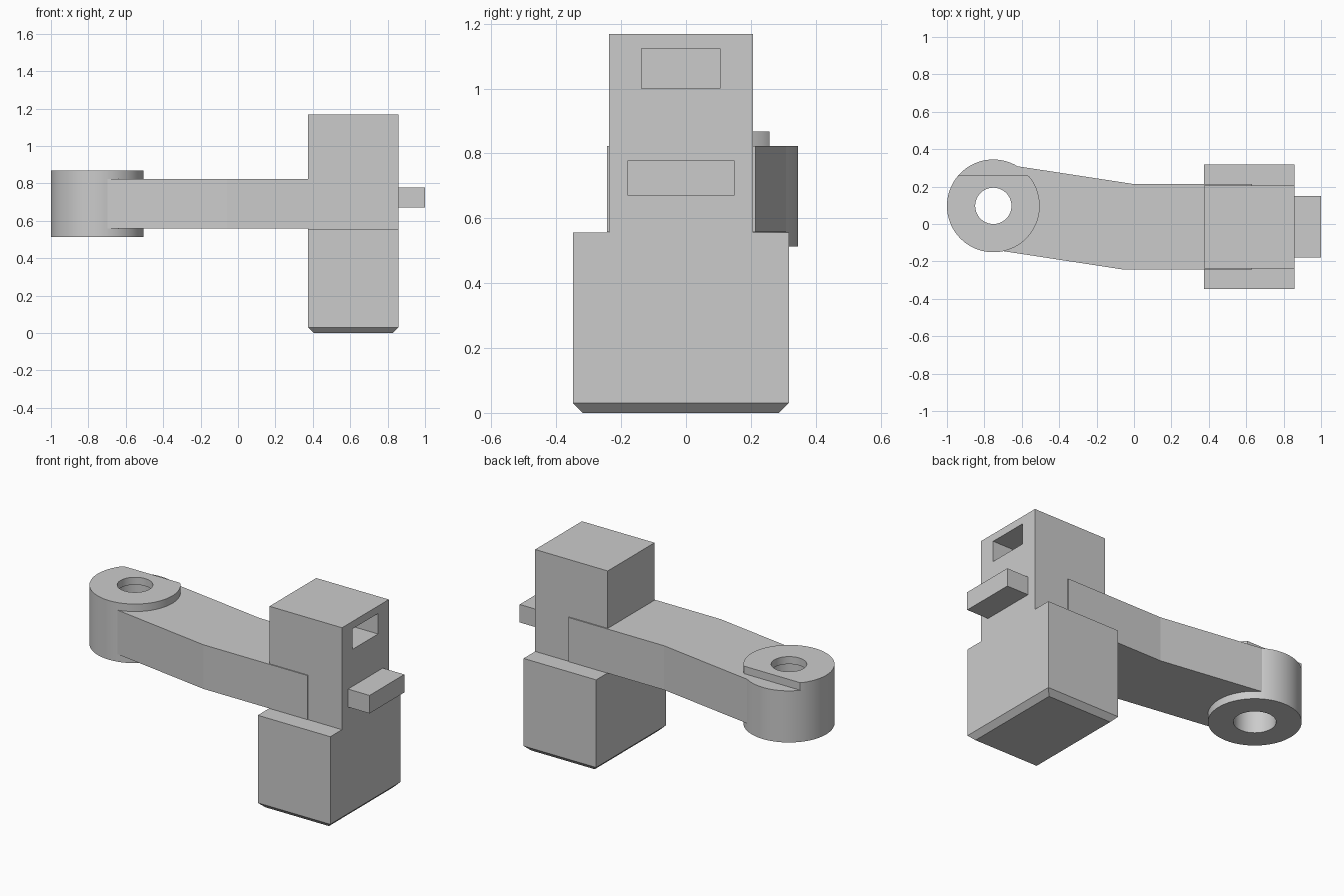
import bpy, bmesh, math
from mathutils import Matrix, Vector

if "Cube" in bpy.data.objects:
    bpy.data.objects.remove(bpy.data.objects["Cube"])

grey = bpy.data.materials.new("plain_grey")
grey.diffuse_color = (0.6, 0.6, 0.6, 1)
grey.use_nodes = True
grey.node_tree.nodes["Principled BSDF"].inputs["Base Color"].default_value = grey.diffuse_color


def finish(name, bm, smooth=False):
    bmesh.ops.recalc_face_normals(bm, faces=bm.faces)
    mesh = bpy.data.meshes.new(name)
    bm.to_mesh(mesh)
    bm.free()
    mesh.materials.append(grey)
    ob = bpy.data.objects.new(name, mesh)
    bpy.context.collection.objects.link(ob)
    if smooth:
        bpy.ops.object.select_all(action='DESELECT')
        ob.select_set(True)
        bpy.context.view_layer.objects.active = ob
        bpy.ops.object.shade_smooth_by_angle(angle=math.radians(30))
    return ob


def box(name, x, y, z, bottom_chamfer=0):
    bm = bmesh.new()
    lo, hi = Vector((x[0], y[0], z[0])), Vector((x[1], y[1], z[1]))
    bmesh.ops.create_cube(bm, size=1, matrix=Matrix.Translation((lo + hi) / 2)
                          @ Matrix.Diagonal((*(hi - lo), 1)))
    if bottom_chamfer:
        edges = [e for e in bm.edges
                 if all(v.co.z < z[0] + 1e-4 for v in e.verts)]
        bmesh.ops.bevel(bm, geom=edges, offset=bottom_chamfer,
                        segments=1, affect='EDGES')
    return finish(name, bm)


def prism(name, outline, z0, z1):
    bm = bmesh.new()
    face = bm.faces.new([bm.verts.new((px, py, z0)) for px, py in outline])
    ext = bmesh.ops.extrude_face_region(bm, geom=[face], use_keep_orig=True)
    top = [g for g in ext["geom"] if isinstance(g, bmesh.types.BMVert)]
    bmesh.ops.translate(bm, verts=top, vec=(0, 0, z1 - z0))
    return finish(name, bm)


def ring(name, r_out, r_in, z0, z1, y_max=9, n=96):
    """Flat ended tube around the pivot; y_max trims one side straight."""
    bm = bmesh.new()
    loops = []
    for r, z in ((r_out, z0), (r_out, z1), (r_in, z1), (r_in, z0)):
        loops.append([bm.verts.new((PIVOT[0] + r * math.cos(math.tau * i / n),
                                    min(PIVOT[1] + r * math.sin(math.tau * i / n), y_max),
                                    z)) for i in range(n)])
    for k in range(4):
        a, b = loops[k], loops[(k + 1) % 4]
        for i in range(n):
            j = (i + 1) % n
            bm.faces.new((a[i], a[j], b[j], b[i]))
    return finish(name, bm, smooth=True)


PIVOT = (-0.752, 0.097)
BLOCK_X = (0.375, 0.857)

# Body: wide base with chamfered foot, narrower head on top
box("base_block", BLOCK_X, (-0.348, 0.317), (0, 0.556), bottom_chamfer=0.03)
head = box("head_block", BLOCK_X, (-0.237, 0.207), (0.556, 1.168))

# Rectangular pocket in the head
cutter = box("pocket_cutter", (0.70, 0.95), (-0.137, 0.105), (1.0, 1.123))
cutter.hide_render = True
cutter.hide_viewport = True
cut = head.modifiers.new("pocket", 'BOOLEAN')
cut.operation = 'DIFFERENCE'
cut.solver = 'EXACT'
cut.object = cutter

# Tab sticking out of the side
box("side_tab", (0.84, 1.0), (-0.18, 0.15), (0.67, 0.778))

# Bent arm, ending inside the wall of the pivot boss
prism("arm", [(0.632, -0.243), (0.632, 0.214), (-0.005, 0.214), (-0.625, 0.309),
              (-0.60, 0.097), (-0.70, -0.145), (-0.06, -0.243)], 0.558, 0.823)

# Pivot boss with a wide bore, and a trimmed cap with a narrower hole
ring("pivot_boss", 0.248, 0.113, 0.513, 0.823)
ring("pivot_cap", 0.248, 0.097, 0.823, 0.868, y_max=0.258)
